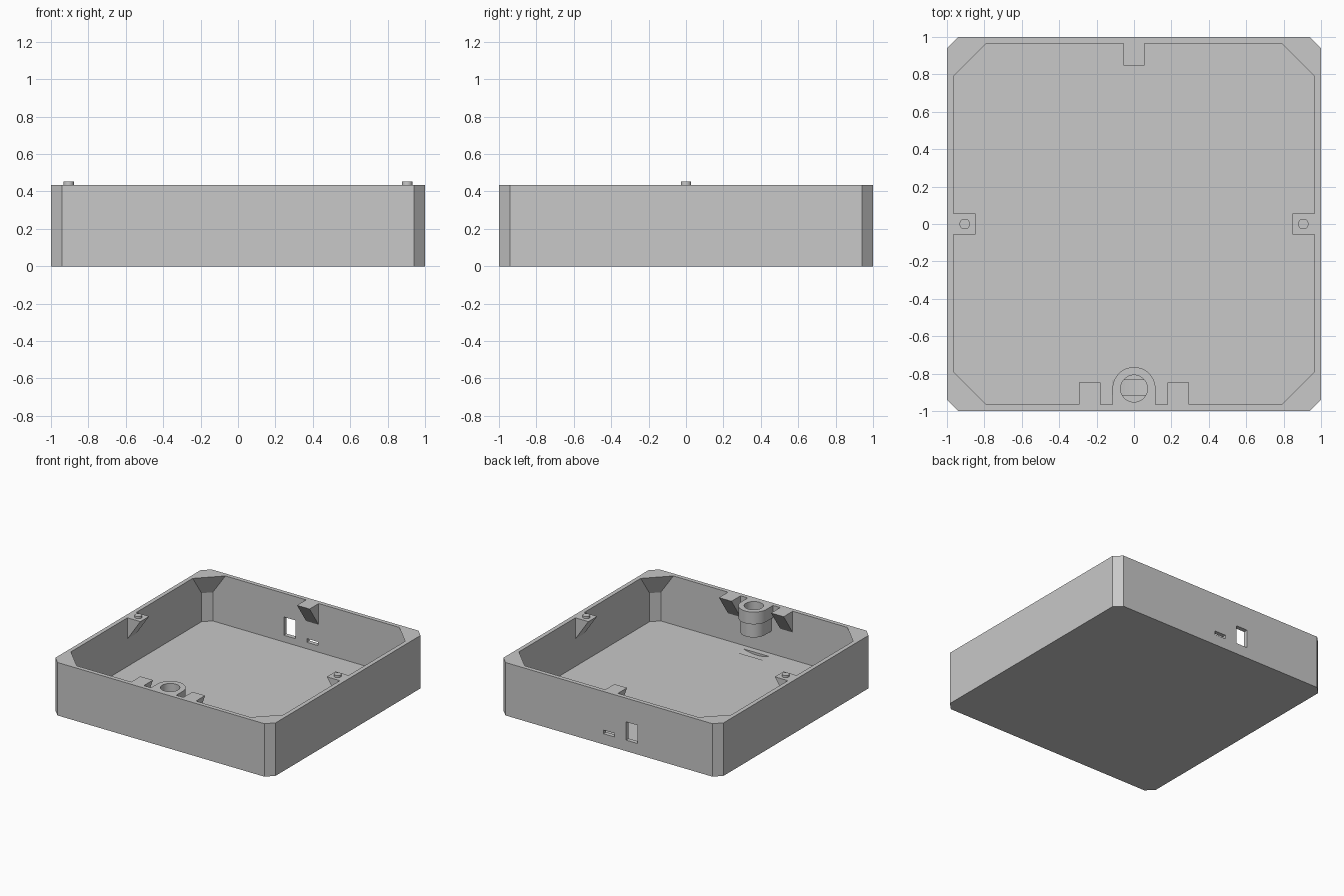
import bpy, bmesh
from math import sin, cos, pi
from mathutils import Matrix, Vector

cube = bpy.data.objects.get("Cube")
if cube:
    bpy.data.objects.remove(cube, do_unlink=True)

TOP, FLOOR, INNER = 0.435, 0.035, 0.965

grey = bpy.data.materials.new("plain grey")
grey.use_nodes = True
grey.diffuse_color = (0.58, 0.58, 0.58, 1)
grey.node_tree.nodes["Principled BSDF"].inputs["Base Color"].default_value = (0.58, 0.58, 0.58, 1)


def loft(name, rings):
    """Join rings of points with quads and close both ends."""
    bm = bmesh.new()
    loops = [[bm.verts.new(p) for p in ring] for ring in rings]
    n = len(loops[0])
    for a, b in zip(loops, loops[1:]):
        for i in range(n):
            j = (i + 1) % n
            bm.faces.new((a[i], a[j], b[j], b[i]))
    bm.faces.new(loops[0][::-1])
    bm.faces.new(loops[-1])
    bmesh.ops.recalc_face_normals(bm, faces=bm.faces)
    mesh = bpy.data.meshes.new(name)
    bm.to_mesh(mesh)
    bm.free()
    mesh.materials.append(grey)
    obj = bpy.data.objects.new(name, mesh)
    bpy.context.collection.objects.link(obj)
    return obj


def prism(name, outline, z0, z1):
    return loft(name, [[(x, y, z) for x, y in outline] for z in (z0, z1)])


def arc(radius, cx, cy, start, end, steps):
    angles = [start + (end - start) * i / steps for i in range(steps + 1)]
    return [(cx + radius * cos(a), cy + radius * sin(a)) for a in angles]


def rect(x0, x1, y0, y1):
    return [(x0, y0), (x1, y0), (x1, y1), (x0, y1)]


def octagon(half, cut, z):
    s = half - cut
    return [(x, y, z) for x, y in ((s, -half), (half, -s), (half, s), (s, half),
                                   (-s, half), (-half, s), (-half, -s), (-s, -half))]


def activate(obj):
    bpy.ops.object.select_all(action="DESELECT")
    obj.select_set(True)
    bpy.context.view_layer.objects.active = obj


def cut(obj, cutter):
    """Subtract the cutter, then discard it."""
    cutter.hide_render = True
    mod = obj.modifiers.new("cut", "BOOLEAN")
    mod.operation, mod.solver, mod.object = "DIFFERENCE", "EXACT", cutter
    activate(obj)
    bpy.ops.object.modifier_apply(modifier=mod.name)
    bpy.data.objects.remove(cutter, do_unlink=True)


def smooth(obj):
    activate(obj)
    bpy.ops.object.shade_smooth_by_angle(angle=pi / 6)


# Open tray with chamfered corners that thicken towards the rim
tray = loft("tray", [octagon(1, 0.06, 0), octagon(1, 0.06, TOP),
                     octagon(INNER, 0.175, TOP), octagon(INNER, 0.06, 0.27),
                     octagon(INNER, 0.06, FLOOR)])

# Switch and connector openings in the back wall
cut(tray, prism("switch_cutter", rect(-0.26, -0.155, 0.9, 1.1), 0.09, 0.24))
cut(tray, prism("connector_cutter", rect(-0.05, 0.05, 0.9, 1.1), 0.088, 0.118))

# Shallow disc-shaped recess in the floor below the socket
disc = arc(0.36, 0, 0.375, 0, 2 * pi, 96)[:-1]
cut(tray, loft("recess_cutter", [[(x, y, z) for x, z in disc] for y in (-0.915, -0.835)]))

# Wedge brackets against the walls: angle turns them from the back wall
def bracket(name, angle, offset=0):
    wall, tip = INNER + 0.004, 0.847
    side = [(tip, TOP), (wall, TOP), (wall, 0.255)]
    turn = Matrix.Rotation(angle, 3, "Z")
    return loft(name, [[turn @ Vector((offset + dx, y, z)) for y, z in side]
                       for dx in (-0.057, 0.057)])

bracket("back_bracket", 0)
bracket("left_bracket", -pi / 2)
bracket("right_bracket", pi / 2)
bracket("front_left_bracket", pi, -0.237)
bracket("front_right_bracket", pi, 0.237)

# Locating pins on the side brackets
for name, x in (("left_pin", 0.905), ("right_pin", -0.905)):
    smooth(prism(name, arc(0.028, x, 0, 0, 2 * pi, 32)[:-1], TOP - 0.02, 0.452))

# Stepped round socket joined to the front wall, bored through
CY = -0.88
for name, radius, z0, z1 in (("socket_collar", 0.115, 0.335, TOP),
                             ("socket_sleeve", 0.1, 0.22, 0.335)):
    outline = arc(radius, 0, CY, 0, pi, 32) + [(-radius, -INNER - 0.004), (radius, -INNER - 0.004)]
    part = prism(name, outline, z0, z1)
    cut(part, prism("bore_cutter", arc(0.072, 0, CY, 0, 2 * pi, 48)[:-1], 0.1, 0.6))
    smooth(part)
